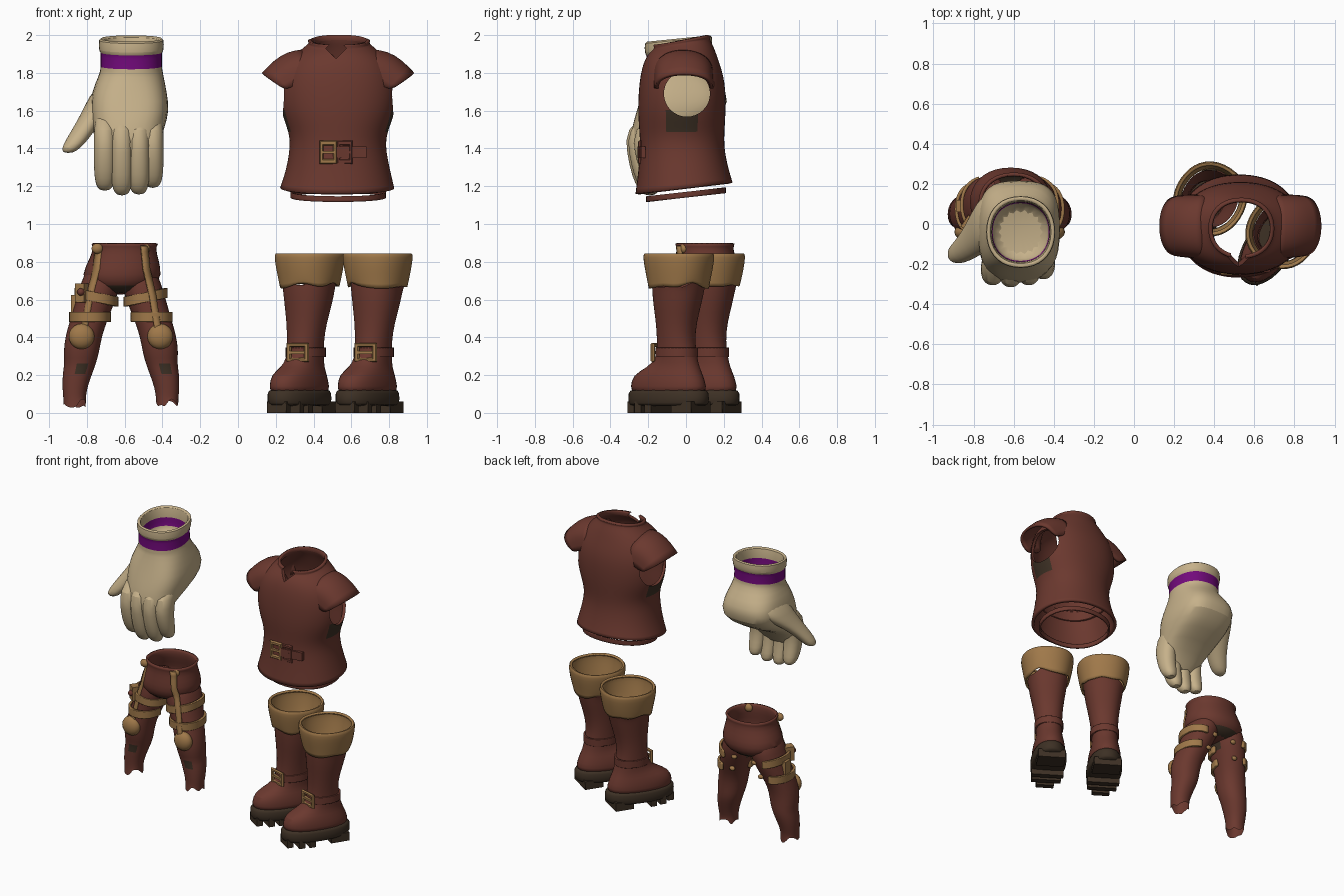
import bpy, bmesh, random
from math import sin, cos, pi, radians
from mathutils import Vector

random.seed(4)
if "Cube" in bpy.data.objects:
    bpy.data.objects.remove(bpy.data.objects["Cube"])


def material(name, rgb):
    m = bpy.data.materials.new(name)
    m.use_nodes = True
    m.diffuse_color = (*rgb, 1)
    m.node_tree.nodes["Principled BSDF"].inputs["Base Color"].default_value = (*rgb, 1)
    return m


LEATHER = material("red brown leather", (.147, .04, .028))
TAN = material("tan leather", (.35, .19, .068))
SOLE = material("dark rubber", (.047, .03, .018))
CLOTH = material("cream cloth", (.565, .44, .255))
PURPLE = material("purple trim", (.17, .003, .2))


def ring(x, y, z, rx, ry, slope=0, p=2.2, n=18):
    """Horizontal rounded outline; slope lifts it towards the back."""
    pts = []
    for i in range(n):
        c, s = cos(2 * pi * i / n), sin(2 * pi * i / n)
        dx = rx * abs(c) ** (2 / p) * (1 if c > 0 else -1)
        dy = ry * abs(s) ** (2 / p) * (1 if s > 0 else -1)
        pts.append((x + dx, y + dy, z + slope * dy))
    return pts


def ragged(row, low, high):
    return [(x, y, z + random.uniform(low, high)) for x, y, z in row]


def finish(ob, thick=0, sub=1):
    bpy.ops.object.select_all(action='DESELECT')
    ob.select_set(True)
    bpy.context.view_layer.objects.active = ob
    bpy.ops.object.shade_smooth_by_angle(angle=radians(50))
    if sub:
        ob.modifiers.new("round", 'SUBSURF').levels = sub
        ob.modifiers["round"].render_levels = sub
    if thick:
        ob.modifiers.new("wall", 'SOLIDIFY').thickness = thick
    return ob


def surf(name, rows, mats, wrap=True, caps="", thick=0, sub=1, loc=(0, 0, 0), rot=0, rule=None):
    """Skin a list of point rows, optionally capped at the start (a) and end (b)."""
    bm = bmesh.new()
    vs = [[bm.verts.new(p) for p in r] for r in rows]
    n = len(vs[0])
    for j in range(len(vs) - 1):
        for i in range(n if wrap else n - 1):
            k = (i + 1) % n
            f = bm.faces.new((vs[j][i], vs[j][k], vs[j + 1][k], vs[j + 1][i]))
            f.material_index = int(rule(j, i)) if rule else 0
    if "a" in caps:
        bm.faces.new(vs[0])
    if "b" in caps:
        bm.faces.new(vs[-1])
    bmesh.ops.recalc_face_normals(bm, faces=bm.faces)
    me = bpy.data.meshes.new(name)
    bm.to_mesh(me)
    bm.free()
    for m in mats:
        me.materials.append(m)
    ob = bpy.data.objects.new(name, me)
    bpy.context.collection.objects.link(ob)
    ob.location, ob.rotation_euler = loc, (0, 0, rot)
    return finish(ob, thick, sub)


def loft(name, specs, *mats, **kw):
    return surf(name, [ring(*s) for s in specs], mats, **kw)


def place(name, mat, scale, rot=0):
    ob = bpy.context.object
    ob.name, ob.scale, ob.rotation_euler[2] = name, scale, rot
    ob.data.materials.append(mat)
    return finish(ob, sub=0)


def box(name, loc, size, mat, rot=0):
    bpy.ops.mesh.primitive_cube_add(size=1, location=loc)
    ob = place(name, mat, size, rot)
    ob.modifiers.new("edge", 'BEVEL').width = .01


def blob(name, loc, size, mat):
    bpy.ops.mesh.primitive_uv_sphere_add(segments=16, ring_count=10, location=loc)
    place(name, mat, size)


def buckle(name, loc, w, h, mat, rot=0):
    """Square frame standing upright, facing the front, with a prong."""
    bpy.ops.mesh.primitive_torus_add(major_segments=4, minor_segments=6, major_radius=.7, minor_radius=.2)
    ob = bpy.context.object
    for v in ob.data.vertices:
        x, y, z = v.co
        v.co = ((x - y) * .7, z * .6, (x + y) * .7)
    ob.location = loc
    place(name, mat, (w, .1, h), rot)
    box(name + "_prong", loc, (w, .02, .015), mat, rot)


# Glove: palm, cuff with a purple stripe, and the hollow inside the cuff
palm = [(-.585, -.22, 1.29, .12, .05), (-.585, -.21, 1.42, .172, .09), (-.58, -.09, 1.51, .193, .2, 0, 2.5),
        (-.572, -.02, 1.6, .212, .243, 0, 3.2), (-.577, -.005, 1.7, .202, .228, 0, 3),
        (-.565, -.03, 1.79, .172, .18), (-.565, -.04, 1.815, .168, .172, .1), (-.565, -.04, 1.825, .165, .17, .1),
        (-.565, -.04, 1.9, .165, .17, .1), (-.565, -.04, 1.91, .166, .172, .1),
        (-.565, -.04, 1.915, .174, .18, .1), (-.565, -.04, 1.985, .178, .186, .1),
        (-.565, -.04, 1.985, .15, .156, .1), (-.565, -.04, 1.9, .145, .15, .1),
        (-.565, -.04, 1.85, .145, .15, .1), (-.565, -.04, 1.78, .13, .13, .1)]
loft("glove_palm", palm, CLOTH, PURPLE, caps="ab", rule=lambda j, i: j in (7, 8, 13))
for i, (x, tip, back) in enumerate([(-.705, 1.175, 0), (-.615, 1.15, -.01), (-.525, 1.155, 0), (-.452, 1.19, .03)]):
    loft(f"glove_finger_{i}", [(x, -.13 + back, 1.6, .045, .06), (x, -.225 + back, 1.5, .06, .09),
         (x, -.235 + back, 1.38, .06, .07), (x, -.215 + back, tip + .1, .058, .062),
         (x, -.19 + back, tip + .03, .05, .052), (x, -.18 + back, tip, .024, .026)], CLOTH, caps="ab")
loft("glove_thumb", [(-.69, .03, 1.73, .07, .14), (-.73, .01, 1.63, .08, .14), (-.79, -.07, 1.54, .065, .09),
     (-.85, -.13, 1.45, .06, .062), (-.885, -.15, 1.4, .05, .05), (-.9, -.155, 1.375, .025, .025)], CLOTH, caps="ab")

# Vest: hollow body with arm holes cut through, dark below the arms
CX = .53
vest = loft("vest_body", [(CX - .005, -.01, 1.185, .288, .242, .12), (CX, -.015, 1.28, .26, .222, .06),
            (CX - .002, -.02, 1.4, .236, .205), (CX, -.022, 1.49, .242, .208), (CX, -.022, 1.6, .292, .217),
            (CX, -.02, 1.75, .3, .212), (CX, -.025, 1.85, .262, .185), (CX + .005, -.025, 1.915, .18, .155, .12),
            (CX + .005, -.025, 1.945, .14, .13, .25), (CX + .005, -.02, 1.975, .148, .135, .2)],
            LEATHER, SOLE, thick=.02, sub=2, rule=lambda j, i: j == 3 and i in (0, 17, 8, 9))


def cut(target, loc, radius, depth, rot, sides=32):
    bpy.ops.mesh.primitive_cylinder_add(vertices=sides, radius=radius, depth=depth, location=loc, rotation=rot)
    tool = bpy.context.object
    tool.hide_render = True
    mod = target.modifiers.new("hole", 'BOOLEAN')
    mod.operation, mod.object = 'DIFFERENCE', tool
    bpy.context.view_layer.objects.active = target
    for name in [m.name for m in target.modifiers]:
        bpy.ops.object.modifier_apply(modifier=name)
    bpy.data.objects.remove(tool)


cut(vest, (CX, .005, 1.69), .122, 1, (0, pi / 2, 0))
cut(vest, (CX - .01, -.16, 1.93), .055, .16, (pi / 2, 0, 0), 4)

# Vest: shoulder caps, belt and the loose hem band
for side, s in (("right", -1), ("left", 1)):
    rows = []
    for u in (0, .35, .7, 1):
        row = []
        for i in range(13):
            a = pi * i / 12
            up = abs(sin(a)) ** .65
            inner = Vector((.16 + .03 * up, -.015 - .165 * cos(a), 1.76 + .165 * up))
            outer = Vector((.285 + .12 * up, -.01 - .155 * cos(a), 1.71 + .09 * up))
            p = inner.lerp(outer, u)
            row.append((CX + s * p.x, p.y, p.z + .15 * up * u * (1 - u)))
        rows.append(row)
    surf(side + "_shoulder_cap", rows, [LEATHER], wrap=False, thick=.018)
loft("belt", [(CX, -.02, z, .246, .218, .08) for z in (1.355, 1.36, 1.42, 1.425)], LEATHER, thick=.015)
buckle("belt_buckle", (.478, -.245, 1.38), .075, .1, TAN)
buckle("belt_loop", (.565, -.24, 1.38), .065, .1, LEATHER)
box("belt_tongue", (.6, -.235, 1.38), (.16, .025, .06), LEATHER, .12)
loft("hem_band", [(CX, 0, z, .258, .215, .11) for z in (1.14, 1.16, 1.17)], LEATHER, thick=.012)

# Trousers: hips, then mirrored legs, with dark leather at the crotch, inner thighs and shin folds
TX = -.62
loft("trouser_hips", [(.02, .1, .9, .165, .145), (.02, .1, .87, .15, .135), (.015, .105, .8, .175, .15),
     (.005, .11, .73, .2, .165), (0, .11, .685, .175, .15), (0, .11, .64, .06, .09)],
     LEATHER, SOLE, caps="b", thick=.015, loc=(TX, 0, 0), rule=lambda j, i: j == 4)
LEG = [(.09, .11, .8, .08, .12), (.105, .105, .68, .112, .145), (.14, .09, .58, .105, .13),
       (.17, .07, .49, .1, .115), (.197, .05, .41, .098, .105), (.21, .05, .32, .096, .1),
       (.215, .06, .26, .084, .09), (.23, .055, .21, .08, .085), (.245, .045, .13, .066, .07),
       (.245, .04, .08, .06, .062), (.245, .04, .05, .06, .066)]
SIDES = (("right", -1), ("left", 1))
for side, s in SIDES:
    rows = [ring(s * x, *rest) for x, *rest in LEG]
    rows[-1] = ragged(rows[-1], -.03, .03)
    inner = (0, 17) if s < 0 else (8, 9)
    surf(side + "_trouser_leg", rows, [LEATHER, SOLE], caps="a", loc=(TX, 0, 0),
         rule=lambda j, i: (j == 1 and i in inner) or (j == 6 and i in (13, 14)))


def front_strap(name, path, half):
    """Thin strap lying on whatever surface is in front at each point."""
    deps = bpy.context.evaluated_depsgraph_get()
    rows = []
    for (x0, z0), (x1, z1) in zip(path, path[1:]):
        for u in (0, .25, .5, .75):
            x, z = x0 + (x1 - x0) * u, z0 + (z1 - z0) * u
            hits = [bpy.context.scene.ray_cast(deps, (x + d, -1, z), (0, 1, 0)) for d in (-half, 0, half)]
            rows.append([(h[1].x, h[1].y - .006, h[1].z) for h in hits if h[0]])
    surf(name, [r for r in rows if len(r) == 3], [TAN], wrap=False, thick=.012, sub=0)


for side, s in SIDES:
    front_strap(side + "_front_strap", [(TX + s * x, z) for x, z in
                [(.12, .885), (.132, .76), (.165, .62), (.19, .47), (.205, .4)]], .017)
for side, s in SIDES:
    # Thigh straps leave the inner back of the leg bare and end in a stud
    for i, (x, y, z, r, lift) in enumerate([(.131, .095, .612, .118, .2), (.164, .075, .508, .112, 0)]):
        rows = []
        for d in (-.026, -.022, .022, .026):
            full = ring(0, 0, 0, r, r + .026)
            rows.append([(s * (x + px), y + py, z + d + lift * px) for px, py, _ in
                         [full[k] for k in range(-9, 5)]])
        surf(f"{side}_thigh_strap_{i}", rows, [TAN], wrap=False, thick=.016, loc=(TX, 0, 0))
        blob(f"{side}_strap_stud_{i}", (TX + s * (x - .05), y + r + .004, z), (.02, .015, .016), TAN)
    blob(side + "_knee_pad", (TX + s * .208, -.04, .405), (.068, .045, .068), TAN)
    blob(side + "_hip_tab", (TX + s * .125, -.01, .87), (.03, .022, .028), TAN)
box("thigh_pouch", (TX - .2, .0, .635), (.06, .07, .1), TAN, -.6)
box("pouch_strap", (TX - .25, .09, .565), (.03, .06, .12), TAN)
blob("pouch_stud", (TX - .212, -.04, .64), (.02, .02, .02), LEATHER)

# Boots: same build at two places, toes turned the same way
TURN = radians(-33)
for side, x0, y0 in (("right", .328, .075), ("left", .688, -.088)):
    at = dict(loc=(x0, y0, 0), rot=TURN)

    def spot(x, y, z):
        return (x0 + x * cos(TURN) - y * sin(TURN), y0 + x * sin(TURN) + y * cos(TURN), z)

    rows = [ring(*s) for s in [
        (0, -.005, .09, .114, .23), (0, -.005, .14, .114, .228), (0, -.01, .2, .108, .212), (0, .025, .24, .092, .155),
        (.003, .05, .29, .088, .115), (.005, .045, .38, .094, .1), (.01, .05, .48, .105, .108),
        (.014, .06, .58, .125, .128), (.014, .065, .65, .135, .138), (.014, .07, .69, .14, .143)]]
    rows[-1] = ragged(rows[-1], -.035, .02)
    surf(side + "_boot", rows, [LEATHER], caps="a", **at)
    rows = [ring(*s) for s in [
        (.016, .07, .685, .155, .16), (.016, .07, .705, .163, .168), (.016, .07, .77, .176, .182),
        (.016, .07, .83, .185, .19), (.016, .07, .85, .178, .183), (.016, .07, .84, .16, .165)]]
    rows[0] = ragged(rows[0], -.03, .015)
    surf(side + "_boot_cuff", rows, [TAN], thick=.012, **at)
    loft(side + "_sole", [(0, -.005, .035, .116, .235), (0, -.005, .045, .122, .243), (0, -.005, .11, .123, .243),
         (0, -.005, .13, .113, .232)], SOLE, caps="ab", **at)
    # Chunky treads, wider in the middle, and a heel block
    for i, (y, w) in enumerate([(-.205, .12), (-.135, .2), (-.065, .22)]):
        box(f"{side}_tread_{i}", spot(0, y, .03), (w, .042, .06), SOLE, TURN)
    box(side + "_heel", spot(0, .135, .03), (.19, .13, .06), SOLE, TURN)
    loft(side + "_ankle_strap", [(.004, .05, z, .1, .117) for z in (.295, .3, .34, .345)],
         LEATHER, thick=.012, **at)
    buckle(side + "_boot_buckle", spot(.03, -.068, .32), .1, .08, TAN, TURN / 2)
